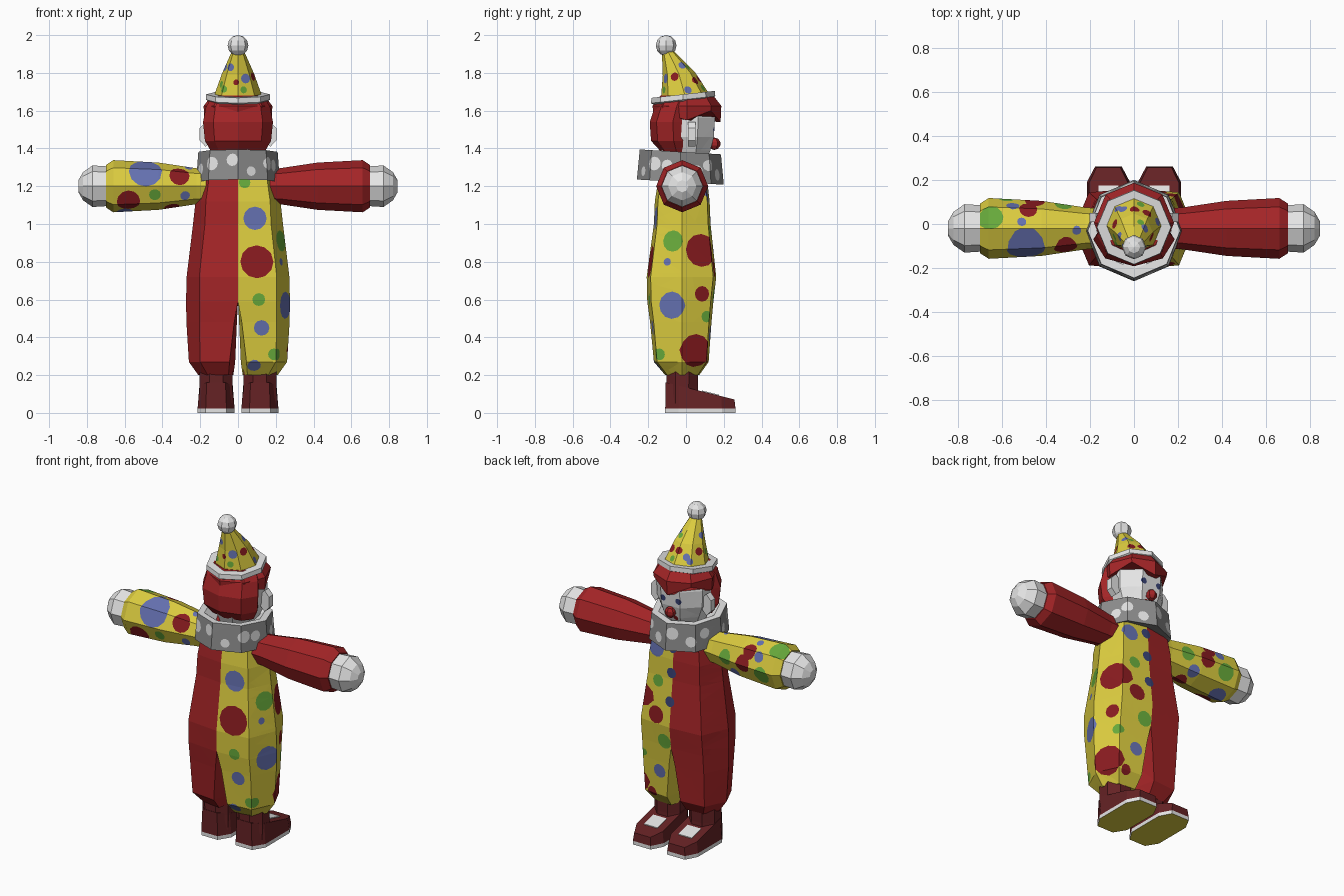
import bpy, bmesh, math
from mathutils import Vector, Matrix
from mathutils.bvhtree import BVHTree

if "Cube" in bpy.data.objects:
    bpy.data.objects.remove(bpy.data.objects["Cube"])

COLOURS = {
    "red": (0.37, 0.018, 0.02), "yellow": (0.72, 0.61, 0.05), "dot_red": (0.25, 0.011, 0.014),
    "blue": (0.13, 0.165, 0.44), "green": (0.14, 0.41, 0.045), "navy": (0.04, 0.055, 0.18),
    "white": (0.78, 0.78, 0.78), "grey": (0.27, 0.27, 0.27), "shoe_red": (0.13, 0.016, 0.018),
}
NAMES = list(COLOURS)
MATS = []
for n, c in COLOURS.items():
    m = bpy.data.materials.new(n)
    m.diffuse_color = (*c, 1)
    m.use_nodes = True
    m.node_tree.nodes["Principled BSDF"].inputs["Base Color"].default_value = m.diffuse_color
    MATS.append(m)
idx = NAMES.index
VIEWS = {'f': (0, -1, 0), 'b': (0, 1, 0), 'r': (1, 0, 0), 'l': (-1, 0, 0), 't': (0, 0, 1), 'd': (0, 0, -1)}


def loft(bm, rings, cap=True):
    """Skin closed rings of points; returns the side faces row by row."""
    vs = [[bm.verts.new(p) for p in r] for r in rings]
    n = len(vs[0])
    rows = [[bm.faces.new((a[i], a[(i + 1) % n], b[(i + 1) % n], b[i])) for i in range(n)]
            for a, b in zip(vs, vs[1:])]
    if cap:
        bm.faces.new(vs[0][::-1])
        bm.faces.new(vs[-1])
    return rows


def hring(z, cy, rx, ry, n=8, phase=0.0, tilt=0.0, cx=0.0):
    pts = []
    for i in range(n):
        t = 2 * math.pi * i / n + phase
        y = cy + ry * math.sin(t)
        pts.append(Vector((cx + rx * math.cos(t), y, z + tilt * y)))
    return pts


def xring(x, r, cy=-0.02, cz=1.2, n=8):
    return [Vector((x, cy + r * math.cos(2 * math.pi * i / n), cz + r * math.sin(2 * math.pi * i / n)))
            for i in range(n)]


def dots(bm, spots):
    """Cut round spots into the surface: (view, across, up, radius, colour)."""
    bm.normal_update()
    tree = BVHTree.FromBMesh(bm)
    tag = bm.faces.layers.int.new("spot")
    for k, (view, a, b, r, colour) in enumerate(spots, 1):
        d = Vector(VIEWS[view])
        pos = Vector((a, 0, b)) if view in 'fb' else Vector((0, a, b)) if view in 'rl' else Vector((a, b, 0))
        c, n, _, _ = tree.ray_cast(pos + d * 3, -d)
        if c is None:
            continue
        for f in bm.faces:
            f[tag] = k if f.normal.dot(n) > 0.3 else 0
        u = n.orthogonal().normalized()
        for i in range(12):
            t = Matrix.Rotation(math.pi * i / 6, 3, n) @ u
            fs = [f for f in bm.faces if f[tag] == k]
            geom = list({e for f in fs for e in f.edges}) + list({v for f in fs for v in f.verts}) + fs
            bmesh.ops.bisect_plane(bm, geom=geom, dist=1e-5, plane_co=c + t * r, plane_no=t)
            for f in bm.faces:
                if f[tag] == k and (f.calc_center_median() - c).dot(t) > r:
                    f[tag] = 0
        bm.normal_update()
        for f in bm.faces:
            if f[tag] == k and (f.calc_center_median() - c).length < 1.8 * r:
                f.material_index = idx(colour)


def paint(bm, rule):
    bmesh.ops.recalc_face_normals(bm, faces=bm.faces[:])
    bm.normal_update()
    for f in bm.faces:
        f.material_index = idx(rule(f) if callable(rule) else rule)


def finish(name, bm, rule, spots=()):
    paint(bm, rule)
    if spots:
        dots(bm, spots)
    me = bpy.data.meshes.new(name)
    bm.to_mesh(me)
    bm.free()
    for m in MATS:
        me.materials.append(m)
    ob = bpy.data.objects.new(name, me)
    bpy.context.collection.objects.link(ob)
    return ob


def part(name, rings, rule, spots=()):
    bm = bmesh.new()
    loft(bm, rings)
    return finish(name, bm, rule, spots)


def ball(name, loc, r, colour, seg=8, rings=6):
    bm = bmesh.new()
    bmesh.ops.create_uvsphere(bm, u_segments=seg, v_segments=rings, radius=r,
                              matrix=Matrix.Translation(loc))
    finish(name, bm, colour)


# Two-tone suit: z, inner corner x, inner mid x, corner x, outer x, back y, front y
SUIT = [(.20, .05, .025, .16, .21, -.11, .07), (.27, .045, .015, .20, .26, -.17, .12),
        (.48, .02, .006, .205, .273, -.19, .135), (.59, 0, 0, .205, .275, -.205, .145),
        (.72, 0, 0, .205, .272, -.208, .16), (1.0, 0, 0, .175, .238, -.17, .13),
        (1.12, 0, 0, .17, .225, -.165, .125), (1.34, 0, 0, .14, .18, -.13, .10)]
bm = bmesh.new()
for s in (1, -1):
    rings = [[(s * a, yb, z), (s * c, yb * .9, z), (s * o, -.02, z), (s * c, yf * .9, z), (s * a, yf, z),
              (s * i, -.02, z)] for z, a, i, c, o, yb, yf in SUIT]
    rows = loft(bm, rings)
    bmesh.ops.delete(bm, geom=[f for row in rows[3:] for f in row[4:]], context='FACES_ONLY')
bmesh.ops.remove_doubles(bm, verts=bm.verts[:], dist=1e-4)
R, B, G = "dot_red", "blue", "green"
finish("suit", bm, lambda f: "yellow" if f.calc_center_median().x > 0 else "red", [
    ('f', .09, 1.03, .06, B), ('f', .10, .80, .085, R), ('f', .11, .60, .033, G), ('f', .125, .45, .04, B),
    ('f', .085, .25, .035, B), ('f', .035, 1.22, .03, G), ('f', .19, .31, .03, G),
    ('r', -.07, .91, .055, G), ('r', .08, .86, .085, R), ('r', -.10, .80, .02, B), ('r', -.075, .57, .07, B),
    ('r', .085, .63, .04, R), ('r', .05, .33, .085, R), ('r', .11, .51, .03, G), ('r', -.14, .31, .03, G),
    ('b', .12, 1.16, .05, B), ('b', .10, .97, .035, G), ('b', .10, .77, .05, R), ('b', .045, .62, .045, G),
    ('b', .09, .42, .04, B), ('b', .15, .27, .03, R), ('b', .01, 1.19, .03, "navy"),
    ('b', .01, 1.04, .03, "navy"), ('b', .01, .87, .03, "navy")])

# Sleeves and mitten hands
SLEEVE = [(.14, .09), (.22, .095), (.42, .125), (.66, .138), (.70, .112)]
HAND = [(.69, .105), (.77, .11), (.82, .075), (.845, .032)]
part("sleeve_red", [xring(x, r) for x, r in SLEEVE], "red")
part("sleeve_spotted", [xring(-x, r) for x, r in SLEEVE], "yellow", [
    ('f', -.49, 1.28, .085, B), ('f', -.31, 1.255, .052, R), ('f', -.58, 1.12, .06, R),
    ('f', -.44, 1.155, .03, G), ('f', -.28, 1.15, .025, B), ('t', -.65, .03, .055, G),
    ('t', -.51, .01, .02, B), ('t', -.48, .07, .04, R), ('t', -.26, -.03, .02, B),
    ('b', -.32, 1.20, .04, G), ('b', -.45, 1.2, .045, R), ('b', -.38, 1.12, .035, B),
    ('b', -.58, 1.17, .05, G), ('b', -.55, 1.27, .03, B), ('d', -.60, 0, .05, B), ('d', -.35, -.03, .04, R)])
for s, side in ((1, "right"), (-1, "left")):
    part("hand_" + side, [xring(s * x, r) for x, r in HAND], "white")

# Shoes: sole, white welt, sloping upper, ankle and instep patch
HALF = [(.055, -.11), (.098, -.04), (.098, .19), (.06, .262)]
top_z = lambda y: .07 + (.26 - y) * .25
for s, side in ((1, "right"), (-1, "left")):
    cx = s * .116
    outline = [(w, y) for w, y in HALF] + [(-w, y) for w, y in reversed(HALF)]
    rings = [[(cx + w, y, z) for w, y in outline] for z in (0, .022)]
    rings.append([(cx + w * .9, y * .98, top_z(y * .98)) for w, y in outline])
    part("shoe_" + side, rings, lambda f: "yellow" if f.normal.z < -.9 else
         "white" if f.calc_center_median().z < .02 else "shoe_red")
    part("ankle_" + side, [hring(z, -.02, .094, ry, 8, math.pi / 8, 0, cx)
                           for z, ry in ((.05, .095), (.14, .09), (.23, .092))], "shoe_red")
    patch = [(-.045, .085), (.045, .085), (.045, .175), (-.045, .175)]
    part("shoe_patch_" + side, [[(cx + x, y, top_z(y) + h) for x, y in patch] for h in (-.003, .005)], "white")

# Ruffled collar, higher at the back
part("collar", [hring(z, -.03, rx, ry, 8, 0, -.06) for z, rx, ry in
                ((1.25, .12, .12), (1.22, .222, .23), (1.38, .21, .215), (1.38, .17, .175), (1.33, .10, .10))],
     lambda f: "white" if f.normal.z > .6 else "grey",
     [(v, a, z, r, "white") for v, a, z, r in (
         ('f', -.14, 1.32, .035), ('f', -.03, 1.34, .032), ('f', .07, 1.28, .025), ('f', .16, 1.32, .035),
         ('r', -.1, 1.31, .03), ('r', .06, 1.28, .03), ('l', -.08, 1.29, .03), ('l', .07, 1.31, .03),
         ('b', -.13, 1.27, .03), ('b', -.03, 1.31, .035), ('b', .07, 1.26, .03), ('b', .15, 1.31, .03))])

# Head with painted eyes and mouth
part("head", [hring(z, 0, rx, ry, 8, math.pi / 8) for z, rx, ry in
              ((1.30, .09, .10), (1.39, .135, .14), (1.46, .165, .16), (1.56, .168, .166), (1.67, .14, .14))],
     "white", [('b', -.052, 1.50, .018, "navy"), ('b', .052, 1.50, .018, "navy"),
               ('b', -.02, 1.385, .016, R), ('b', .02, 1.385, .016, R)])
ball("nose", (0, .15, 1.425), .033, "red", 6, 5)
for s, side in ((1, "right"), (-1, "left")):
    part("ear_" + side, [[(s * .172 + .036 * math.cos(t), y, 1.475 + .065 * math.sin(t))
                          for t in (i * math.pi / 3 + math.pi / 6 for i in range(6))]
                         for y in (.01, .05)], "white")

# Hair: back mass plus scalloped fringe
part("hair", [hring(z, cy, rx, ry) for z, cy, rx, ry in
              ((1.38, -.05, .14, .08), (1.44, -.065, .175, .12), (1.54, -.07, .185, .122),
               (1.62, -.05, .17, .115), (1.67, -.03, .14, .11))], "red")
fringe = [hring(z, .005, r, r) for z, r in ((1.585, .178), (1.625, .182), (1.68, .14))]
for i, dz in ((0, -.035), (1, .015), (2, -.045), (3, .015), (4, -.035)):
    fringe[0][i].z += dz
part("fringe", fringe, "red")

# Pointed hat with tilted brim and bobble
part("hat_brim", [hring(z, -.015, r, r, 8, 0, .11) for z, r in
                  ((1.645, .145), (1.66, .17), (1.688, .168), (1.688, .12))], "white")
part("hat", [hring(z, cy, r, r, 8, 0, t) for z, cy, r, t in
             ((1.67, -.003, .13, .1), (1.80, -.038, .085, .1), (1.92, -.098, .03, 0))], "yellow", [
    ('f', .04, 1.77, .025, B), ('f', -.01, 1.75, .015, R), ('f', -.04, 1.83, .02, B), ('f', .03, 1.71, .018, G),
    ('f', -.08, 1.715, .02, G), ('r', -.02, 1.84, .02, B), ('r', -.06, 1.78, .022, R), ('r', .05, 1.76, .022, R),
    ('r', .01, 1.71, .02, B), ('b', 0, 1.77, .02, R), ('b', -.05, 1.74, .02, B), ('b', .03, 1.83, .016, G),
    ('b', .03, 1.72, .018, G), ('l', 0, 1.76, .022, R), ('l', -.06, 1.83, .02, B), ('l', -.06, 1.74, .018, G),
    ('l', .07, 1.72, .018, B)])
ball("hat_bobble", (0, -.105, 1.945), .055, "white", 8, 6)
